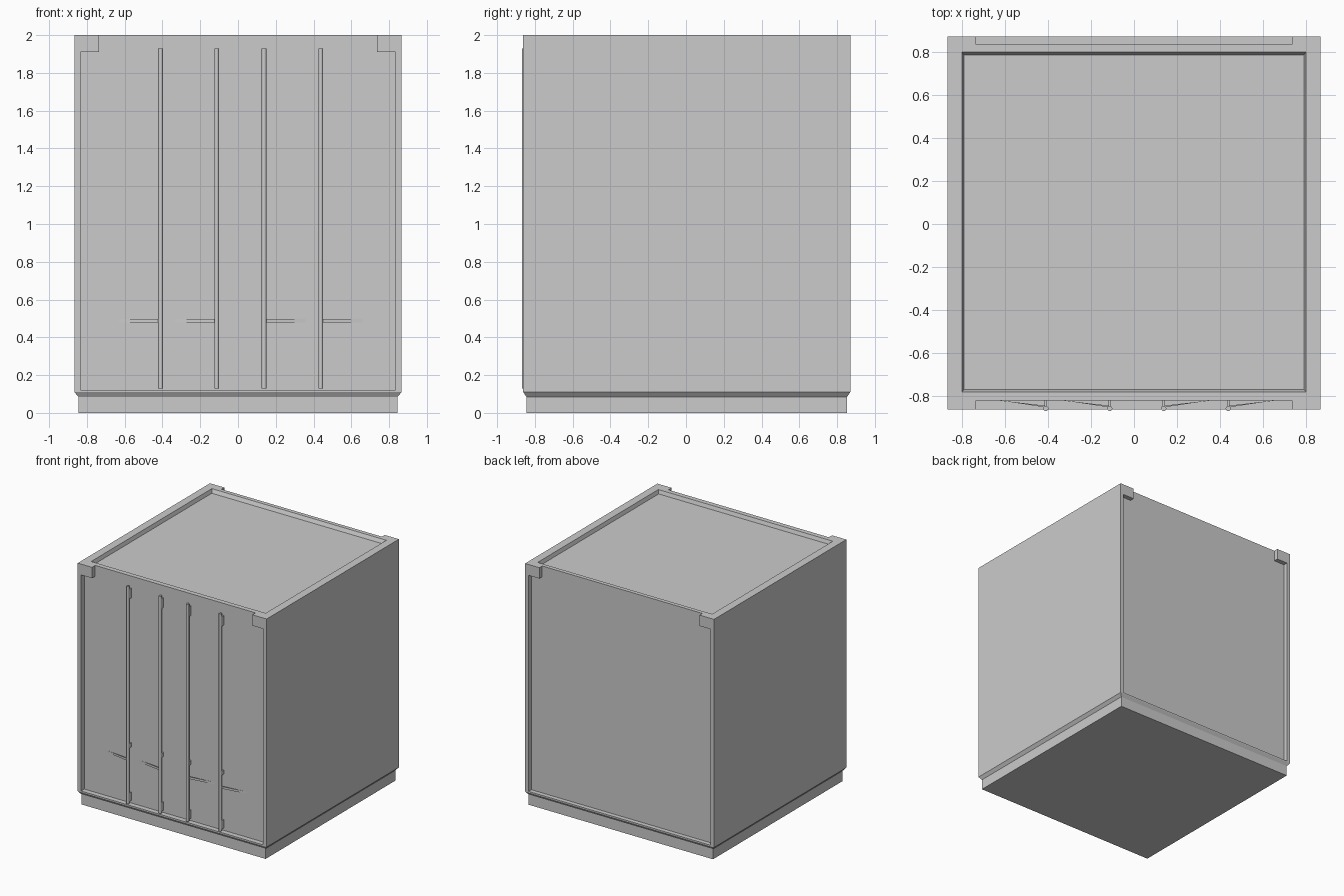
import bpy, bmesh, math
from mathutils import Matrix

if "Cube" in bpy.data.objects:
    bpy.data.objects.remove(bpy.data.objects["Cube"])


def finish(name, bm):
    bmesh.ops.recalc_face_normals(bm, faces=bm.faces)
    me = bpy.data.meshes.new(name)
    bm.to_mesh(me)
    bm.free()
    ob = bpy.data.objects.new(name, me)
    bpy.context.collection.objects.link(ob)
    return ob


def loft(name, rings):
    """Stack of rectangles (half width, y front, y back, z), capped at both ends."""
    bm = bmesh.new()
    loops = [[bm.verts.new(p) for p in ((-w, a, z), (w, a, z), (w, b, z), (-w, b, z))]
             for w, a, b, z in rings]
    for lo, hi in zip(loops, loops[1:]):
        for i in range(4):
            j = (i + 1) % 4
            bm.faces.new((lo[i], lo[j], hi[j], hi[i]))
    bm.faces.new(loops[0])
    bm.faces.new(loops[-1])
    return finish(name, bm)


def prism(name, pts, to3d, a, b):
    """Extrude a 2D outline between a and b."""
    bm = bmesh.new()
    lo = [bm.verts.new(to3d(u, v, a)) for u, v in pts]
    hi = [bm.verts.new(to3d(u, v, b)) for u, v in pts]
    for i in range(len(pts)):
        j = (i + 1) % len(pts)
        bm.faces.new((lo[i], lo[j], hi[j], hi[i]))
    bm.faces.new(lo)
    bm.faces.new(hi)
    return finish(name, bm)


def xz(u, v, d):
    return (u, d, v)


def xy(u, v, d):
    return (u, v, d)


W, F, B = 0.866, -0.862, 0.870        # outer half width, front, back
PF, PB = -0.820, 0.833                # recessed front and back panels

# plinth with flared skirt
loft("base", [(0.845, -0.845, 0.853, 0), (0.845, -0.845, 0.853, 0.085),
              (W, F, B, 0.11), (W, F, B, 0.112)])

# main box with sunken roof
loft("container_body", [(W, PF, PB, 0.11), (W, PF, PB, 2.0), (0.80, -0.78, 0.80, 2.0),
                        (0.79, -0.77, 0.785, 1.97)])

# end frames: posts, sill and corner blocks in one outline
half = [(0.835, 0.12), (0.835, 1.91), (0.735, 1.91), (0.735, 2.0), (W, 2.0), (W, 0.11)]
outline = half + [(-x, z) for x, z in reversed(half)]
prism("front_frame", outline, xz, F, PF)
prism("back_frame", outline, xz, PB, B)

# locking rods with brackets and handles
ROD_Y = -0.857
for i, (x, side) in enumerate(((-0.41, -1), (-0.113, -1), (0.138, 1), (0.438, 1))):
    bm = bmesh.new()
    bmesh.ops.create_cone(bm, cap_ends=True, segments=12, radius1=0.0125, radius2=0.0125,
                          depth=1.80, matrix=Matrix.Translation((x, ROD_Y, 1.03)))
    rod = finish(f"lock_rod_{i + 1}", bm)
    rod.select_set(True)
    bpy.context.view_layer.objects.active = rod
    bpy.ops.object.shade_smooth_by_angle(angle=math.radians(40))
    rod.select_set(False)
    for j, (z0, z1) in enumerate(((0.14, 0.21), (0.585, 0.62), (1.82, 1.90))):
        prism(f"rod_bracket_{i + 1}_{j + 1}",
              [(x - 0.006, ROD_Y), (x + 0.006, ROD_Y), (x + 0.006, PF), (x - 0.006, PF)],
              xy, z0, z1)
    # thin lever slanting from the rod into the door
    prism(f"handle_{i + 1}",
          [(x, ROD_Y + 0.005), (x + side * 0.16, -0.828), (x + side * 0.25, -0.816),
           (x, ROD_Y + 0.013)], xy, 0.478, 0.496)
